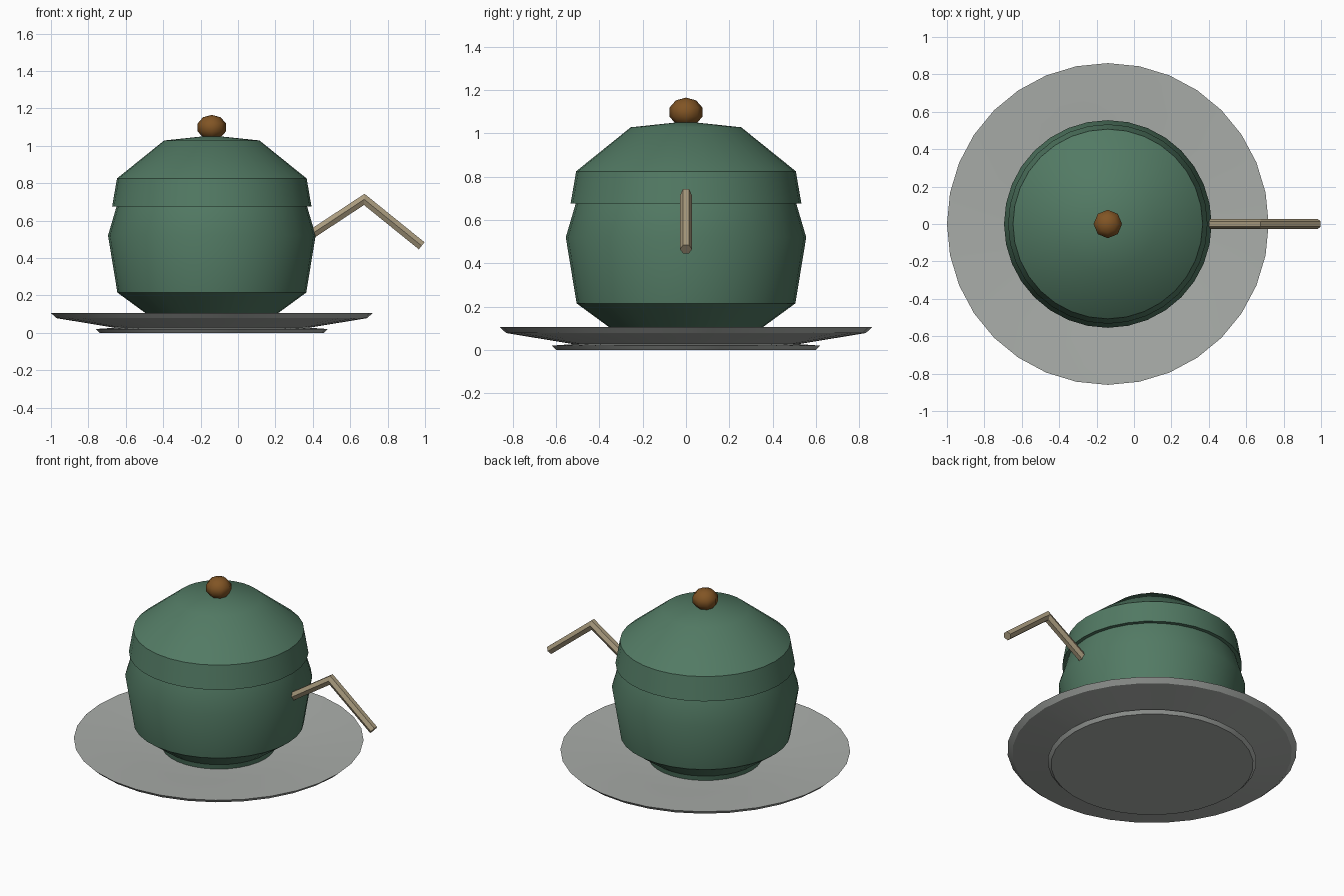
import bpy, bmesh, math
from mathutils import Vector

if "Cube" in bpy.data.objects:
    bpy.data.objects.remove(bpy.data.objects["Cube"])

CX = -0.14  # axis of the pot and saucer


def material(name, rgb):
    m = bpy.data.materials.new(name)
    m.diffuse_color = (*rgb, 1)
    m.use_nodes = True
    m.node_tree.nodes["Principled BSDF"].inputs["Base Color"].default_value = m.diffuse_color
    return m


GREEN = material("pot green", (0.085, 0.195, 0.127))
GREY = material("saucer grey", (0.40, 0.42, 0.40))
TAN = material("handle tan", (0.40, 0.33, 0.21))
BROWN = material("knob brown", (0.22, 0.09, 0.018))


def finish(name, bm, mat, smooth=None):
    bmesh.ops.recalc_face_normals(bm, faces=bm.faces)
    me = bpy.data.meshes.new(name)
    bm.to_mesh(me)
    bm.free()
    me.materials.append(mat)
    ob = bpy.data.objects.new(name, me)
    bpy.context.collection.objects.link(ob)
    if smooth:
        bpy.ops.object.select_all(action='DESELECT')
        ob.select_set(True)
        bpy.context.view_layer.objects.active = ob
        bpy.ops.object.shade_smooth_by_angle(angle=math.radians(smooth))
    return ob


def bridge(bm, rings):
    for a, b in zip(rings, rings[1:]):
        n = max(len(a), len(b))
        for i in range(n):
            j = (i + 1) % n
            if len(a) == 1:
                bm.faces.new((a[0], b[i], b[j]))
            elif len(b) == 1:
                bm.faces.new((a[i], b[0], a[j]))
            else:
                bm.faces.new((a[i], b[i], b[j], a[j]))


def lathe(name, profile, mat, n=32, smooth=32):
    bm = bmesh.new()
    rings = []
    for r, z in profile:
        if r == 0:
            rings.append([bm.verts.new((CX, 0, z))])
        else:
            rings.append([bm.verts.new((CX + r * math.cos(t), r * math.sin(t), z))
                          for t in (2 * math.pi * i / n for i in range(n))])
    bridge(bm, rings)
    return finish(name, bm, mat, smooth)


# Saucer with a thin foot ring
lathe("saucer", [(0, 0), (0.60, 0), (0.62, 0.02), (0.52, 0.027), (0.83, 0.078),
                 (0.86, 0.105), (0.848, 0.105), (0.50, 0.068), (0, 0.06)], GREY)

# Pot body with a small foot
lathe("pot_body", [(0, 0.055), (0.335, 0.055), (0.345, 0.098), (0.505, 0.215),
                   (0.555, 0.52), (0.505, 0.69), (0, 0.69)], GREEN)

# Lid with overhanging flange
lathe("lid", [(0, 0.70), (0.47, 0.70), (0.50, 0.675), (0.533, 0.675), (0.507, 0.825),
              (0.255, 1.028), (0, 1.055)], GREEN, smooth=35)

# Low-poly ball knob
lats = [math.radians(a) for a in (-90, -54, -18, 18, 54, 90)]
lathe("knob", [(0 if abs(a) > 1.5 else 0.08 * math.cos(a), 1.098 + 0.067 * math.sin(a))
               for a in lats], BROWN, n=8, smooth=60)

# Bent hexagonal handle with a mitred elbow
path = [Vector((0.385, 0, 0.522)), Vector((0.675, 0, 0.713)), Vector((0.982, 0, 0.465))]
d1 = (path[1] - path[0]).normalized()
d2 = (path[2] - path[1]).normalized()
bm = bmesh.new()
rings = []
for p, d, k in ((path[0], d1, 1), (path[1], (d1 + d2).normalized(), 0), (path[2], d2, 1)):
    up = Vector((-d.z, 0, d.x))
    s = 1 if k else 1 / d.dot(d1)
    rings.append([bm.verts.new(p + Vector((0, 0.028 * math.cos(t), 0))
                               + up * (0.028 * s * math.sin(t)))
                  for t in (math.pi * i / 3 for i in range(6))])
bridge(bm, rings)
bm.faces.new(rings[0])
bm.faces.new(rings[-1])
finish("handle", bm, TAN)
